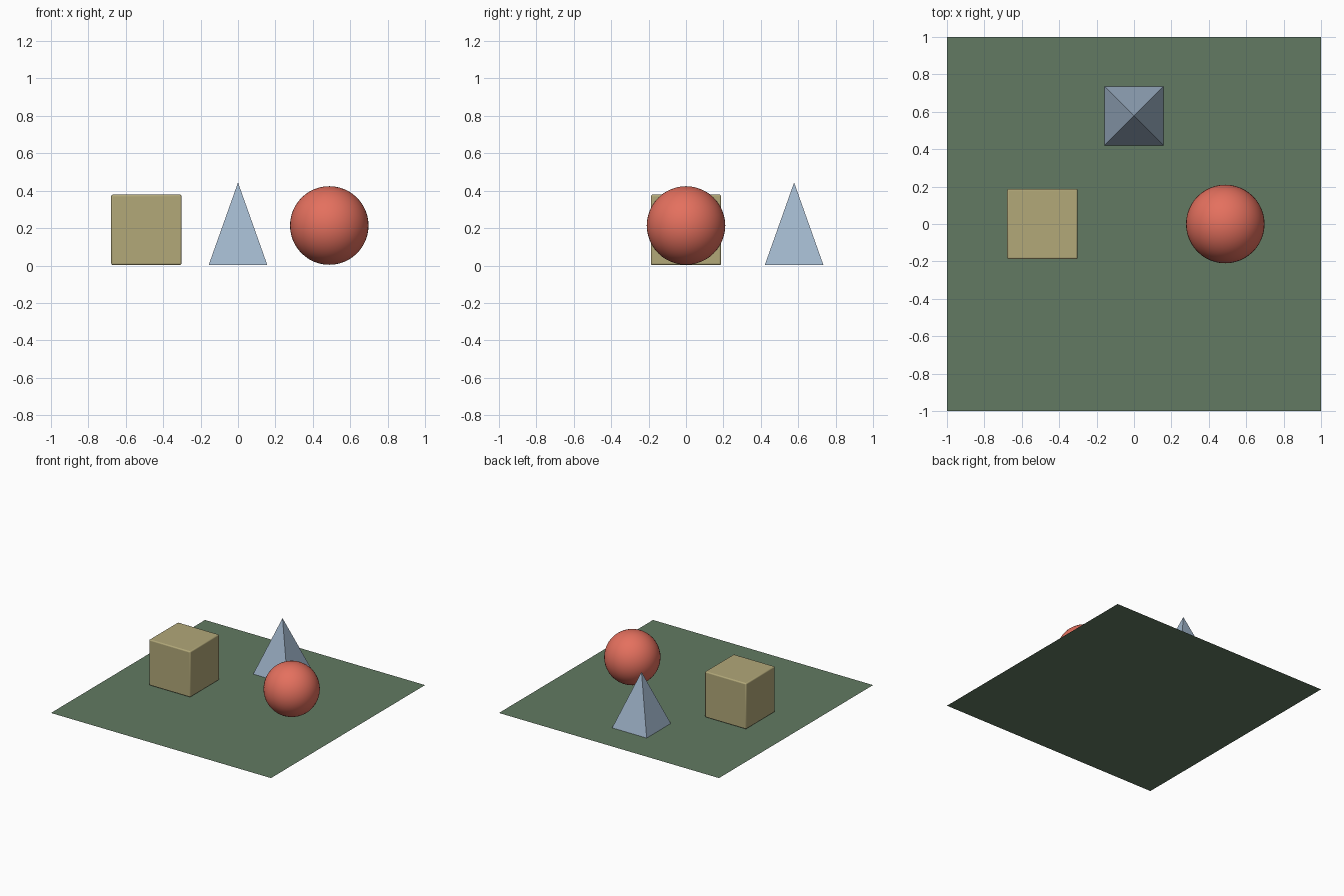
import bpy
import math

if "Cube" in bpy.data.objects:
    bpy.data.objects.remove(bpy.data.objects["Cube"], do_unlink=True)


def make_material(name, rgb):
    """Flat material from 0-255 display values, converted to linear."""
    colour = [((c / 255 + 0.055) / 1.055) ** 2.4 for c in rgb] + [1.0]
    mat = bpy.data.materials.new(name)
    mat.use_nodes = True
    mat.diffuse_color = colour
    mat.node_tree.nodes["Principled BSDF"].inputs["Base Color"].default_value = colour
    return mat


def finish(name, mat):
    """Name and colour the newly added primitive."""
    obj = bpy.context.object
    obj.name = obj.data.name = name
    obj.data.materials.append(mat)
    return obj


green = make_material("moss green", (98, 122, 98))
sand = make_material("sand yellow", (178, 168, 121))
red = make_material("coral red", (228, 112, 94))
blue = make_material("pale blue", (160, 181, 202))

# Ground sheet
bpy.ops.mesh.primitive_plane_add(size=2)
finish("ground_sheet", green)

# Box with softly rounded edges
box_size = 0.376
bpy.ops.mesh.primitive_cube_add(size=box_size, location=(-0.49, 0, box_size / 2 + 0.003))
box = finish("box", sand)
bevel = box.modifiers.new("rounded edges", "BEVEL")
bevel.width = 0.009
bevel.segments = 3
bpy.ops.object.shade_smooth_by_angle(angle=math.radians(35))

# Smooth ball
radius = 0.21
bpy.ops.mesh.primitive_uv_sphere_add(segments=48, ring_count=24, radius=radius,
                                     location=(0.488, 0, radius + 0.004))
finish("ball", red)
bpy.ops.object.shade_smooth()

# Four-sided pyramid, turned so its base lines up with the axes
half_base, height = 0.157, 0.442
bpy.ops.mesh.primitive_cone_add(vertices=4, radius1=half_base * math.sqrt(2), radius2=0,
                                depth=height, location=(0, 0.578, height / 2 + 0.002),
                                rotation=(0, 0, math.pi / 4))
finish("pyramid", blue)
